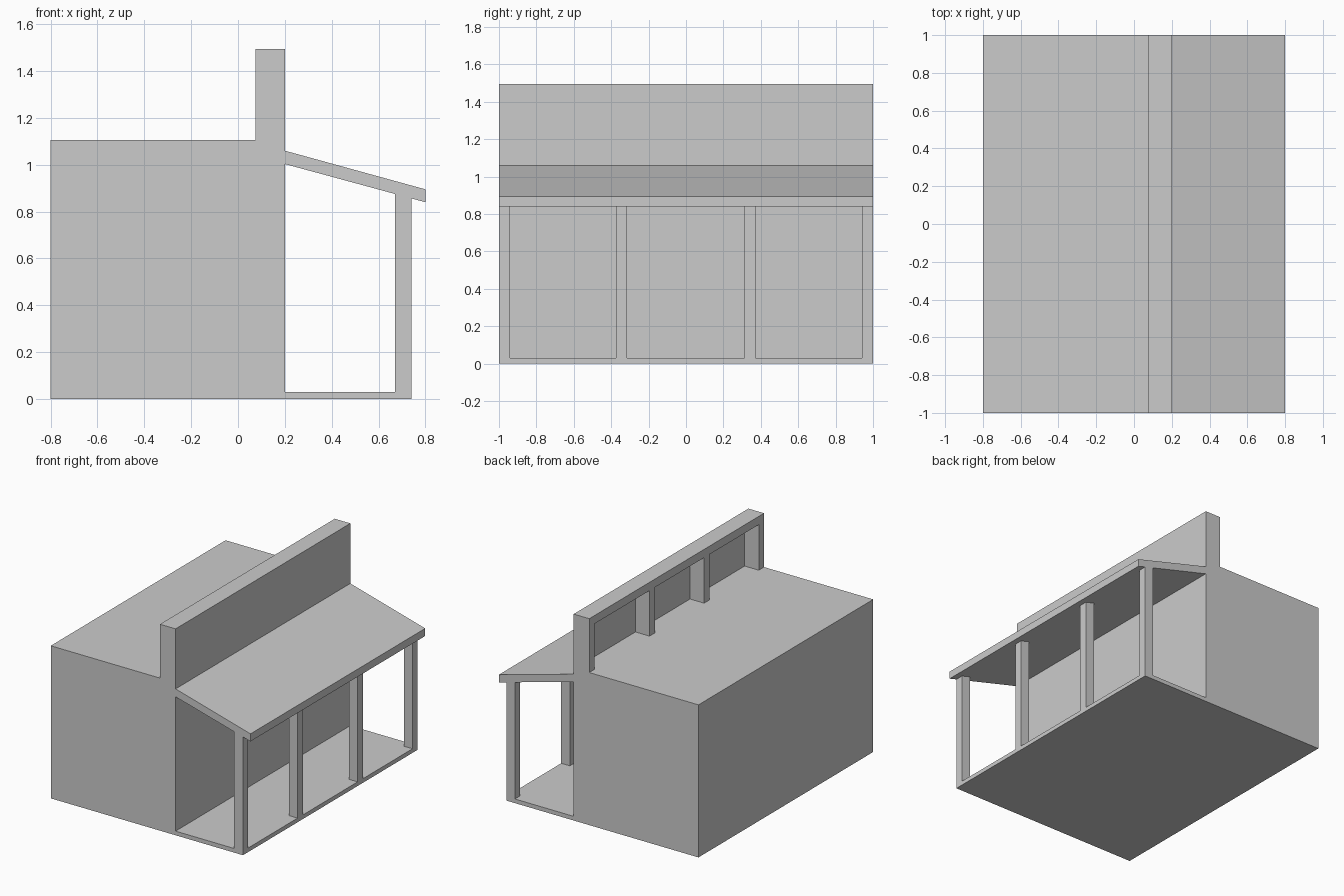
import bpy, bmesh

if "Cube" in bpy.data.objects:
    bpy.data.objects.remove(bpy.data.objects["Cube"])

grey = bpy.data.materials.new("plain_grey")
grey.diffuse_color = (0.6, 0.6, 0.6, 1)
grey.use_nodes = True
grey.node_tree.nodes["Principled BSDF"].inputs["Base Color"].default_value = grey.diffuse_color


def extrude_y(name, profile, y0, y1):
    """Extrude an (x, z) outline from y0 to y1."""
    bm = bmesh.new()
    face = bm.faces.new([bm.verts.new((x, y0, z)) for x, z in profile])
    ext = bmesh.ops.extrude_face_region(bm, geom=[face])
    verts = [g for g in ext["geom"] if isinstance(g, bmesh.types.BMVert)]
    bmesh.ops.translate(bm, verts=verts, vec=(0, y1 - y0, 0))
    bmesh.ops.recalc_face_normals(bm, faces=bm.faces)
    mesh = bpy.data.meshes.new(name)
    bm.to_mesh(mesh)
    bm.free()
    mesh.materials.append(grey)
    obj = bpy.data.objects.new(name, mesh)
    bpy.context.collection.objects.link(obj)
    return obj


def box(name, x0, x1, y0, y1, z0, z1):
    return extrude_y(name, [(x0, z0), (x1, z0), (x1, z1), (x0, z1)], y0, y1)


WALL, ROOF, TOP, POST = 0.2, 1.105, 1.495, 0.06

# Main building and porch floor
box("main_building", -0.8, WALL, -1, 1, 0, ROOF)
box("porch_floor", WALL, 0.74, -1, 1, 0, 0.03)

# Sloping porch roof
extrude_y("porch_roof", [(WALL, 1.003), (0.8, 0.84), (0.8, 0.895), (WALL, 1.06)], -1, 1)

# Porch posts, tops cut to the roof slope
for i, y in enumerate((-1, -0.375, 0.312, 0.94)):
    extrude_y(f"porch_post_{i + 1}",
              [(0.67, 0.03), (0.74, 0.03), (0.74, 0.861), (0.67, 0.88)], y, y + POST)

# False front: thin panel, top beam and rear posts
box("false_front_panel", 0.188, WALL, -1, 1, ROOF, TOP - POST)
box("false_front_beam", 0.075, WALL, -1, 1, TOP - POST, TOP)
for i, y in enumerate((-1, -0.375, 0.25, 0.94)):
    box(f"false_front_post_{i + 1}", 0.075, 0.188, y, y + POST, ROOF, TOP - POST)
